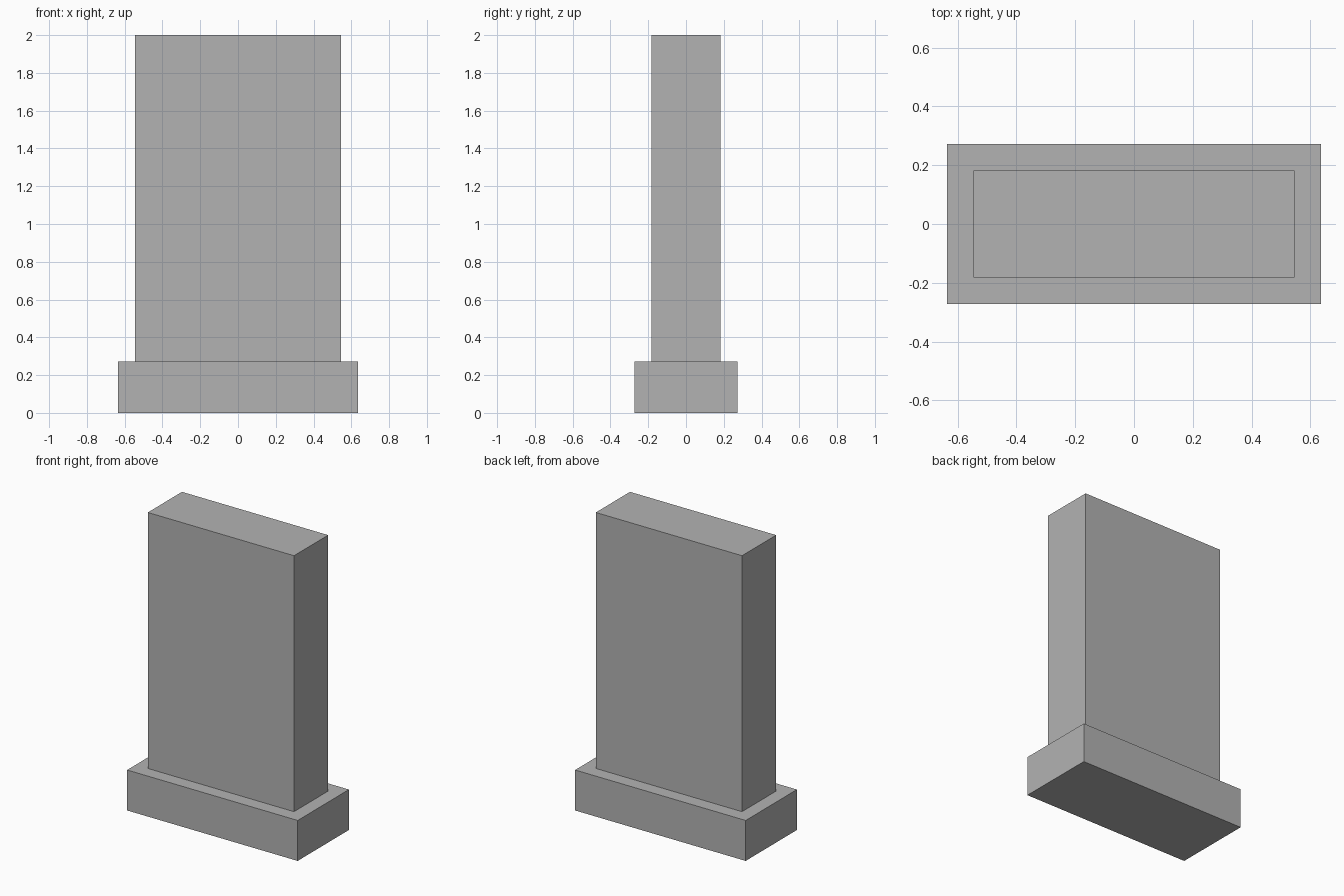
import bpy

cube = bpy.data.objects.get("Cube")
if cube:
    bpy.data.objects.remove(cube, do_unlink=True)

# Single stone colour
stone = bpy.data.materials.new("stone_grey")
stone.use_nodes = True
grey = (0.45, 0.45, 0.45, 1)
stone.diffuse_color = grey
for node in stone.node_tree.nodes:
    if node.type == "BSDF_PRINCIPLED":
        node.inputs["Base Color"].default_value = grey


def block(name, width, depth, bottom, top):
    """Box centred on the z axis, spanning bottom to top."""
    bpy.ops.mesh.primitive_cube_add(size=1, location=(0, 0, (bottom + top) / 2))
    obj = bpy.context.object
    obj.name = obj.data.name = name
    obj.scale = (width, depth, top - bottom)
    bpy.ops.object.transform_apply(location=False, rotation=False, scale=True)
    obj.data.materials.append(stone)
    return obj


BASE_HEIGHT = 0.273
STEP = 0.091  # ledge around the slab

# Upright slab and the wider base beneath it
slab_width, slab_depth = 1.091, 0.364
block("base", slab_width + 2 * STEP, slab_depth + 2 * STEP, 0, BASE_HEIGHT)
block("upright_slab", slab_width, slab_depth, BASE_HEIGHT, 2)
